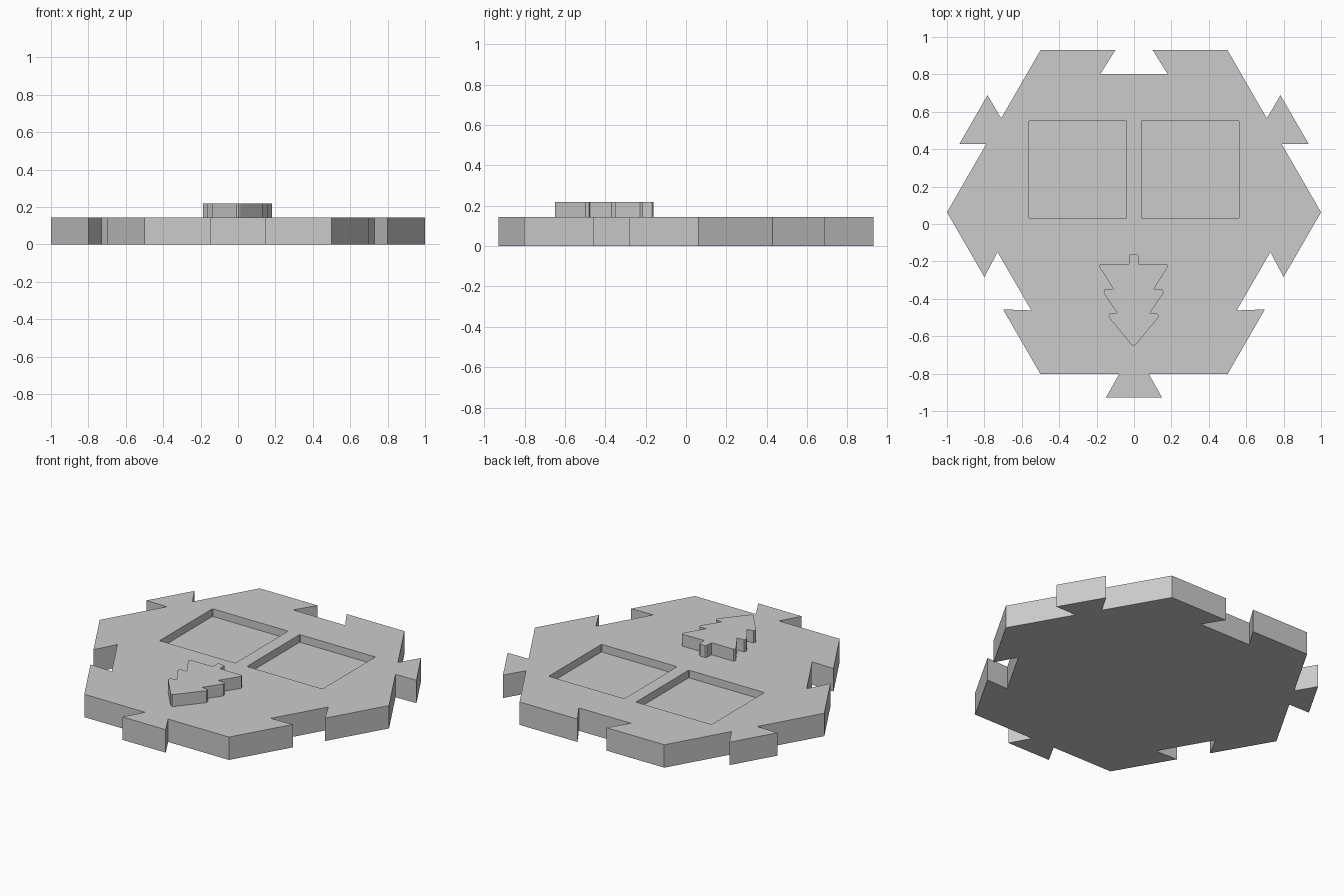
import bpy, bmesh
from math import sin, cos, radians
from mathutils import Vector

if "Cube" in bpy.data.objects:
    bpy.data.objects.remove(bpy.data.objects["Cube"], do_unlink=True)

THICK, RECESS, TREE_TOP = 0.143, 0.048, 0.218
CENTRE = Vector((0, 0.063))

grey = bpy.data.materials.new("light_grey")
grey.use_nodes = True
grey.diffuse_color = (0.6, 0.6, 0.6, 1)
grey.node_tree.nodes["Principled BSDF"].inputs["Base Color"].default_value = (0.6, 0.6, 0.6, 1)


def prism(name, outline, z0, z1):
    """Extrude a flat outline between two heights."""
    bm = bmesh.new()
    face = bm.faces.new([bm.verts.new((x, y, z0)) for x, y in outline])
    top = bmesh.ops.extrude_face_region(bm, geom=[face])["geom"]
    bmesh.ops.translate(bm, vec=(0, 0, z1 - z0),
                        verts=[v for v in top if isinstance(v, bmesh.types.BMVert)])
    bmesh.ops.recalc_face_normals(bm, faces=bm.faces)
    mesh = bpy.data.meshes.new(name)
    bm.to_mesh(mesh)
    bm.free()
    mesh.materials.append(grey)
    obj = bpy.data.objects.new(name, mesh)
    bpy.context.collection.objects.link(obj)
    return obj


# Hexagonal tile outline, alternating dovetail tabs and sockets on its sides
tab = [(-0.08, 0), (-0.15, 0.125), (0.15, 0.125), (0.08, 0)]
socket = [(-0.1, 0), (-0.18, -0.128), (0.18, -0.128), (0.1, 0)]
outline = []
for k in range(6):
    a = radians(30 + 60 * k)
    normal, along = Vector((cos(a), sin(a))), Vector((-sin(a), cos(a)))
    mid = CENTRE + normal * cos(radians(30))
    outline.append(mid - along * 0.5)
    outline += [mid + along * s + normal * d for s, d in (socket if k % 2 else tab)]
tile = prism("hexagon_tile", outline, 0, THICK)

# Two square recesses with slightly softened corners
x0, x1, y0, y1, c = 0.04, 0.563, 0.03, 0.552, 0.004
square = [(x0 + c, y0), (x1 - c, y0), (x1, y0 + c), (x1, y1 - c),
          (x1 - c, y1), (x0 + c, y1), (x0, y1 - c), (x0, y0 + c)]
for side, label in ((1, "left"), (-1, "right")):
    cutter = prism(label + "_recess_cutter", [(side * x, y) for x, y in square],
                   THICK - RECESS, THICK + 0.1)
    cutter.hide_render = True
    mod = tile.modifiers.new(label + "_recess", "BOOLEAN")
    mod.operation, mod.solver, mod.object = "DIFFERENCE", "EXACT", cutter
    bpy.context.view_layer.objects.active = tile
    bpy.ops.object.modifier_apply(modifier=mod.name)
    bpy.data.objects.remove(cutter, do_unlink=True)

# Raised fir tree, half profile mirrored
half = [(0.016, -0.16), (0.025, -0.168), (0.025, -0.213), (0.178, -0.213),
        (0.184, -0.227), (0.108, -0.348), (0.155, -0.35), (0.16, -0.368),
        (0.088, -0.475), (0.13, -0.48), (0.134, -0.497), (0.015, -0.642), (0.005, -0.65)]
tree = half + [(-x, y) for x, y in reversed(half)]
prism("fir_tree", [(x - 0.002, y) for x, y in tree], THICK, TREE_TOP)
